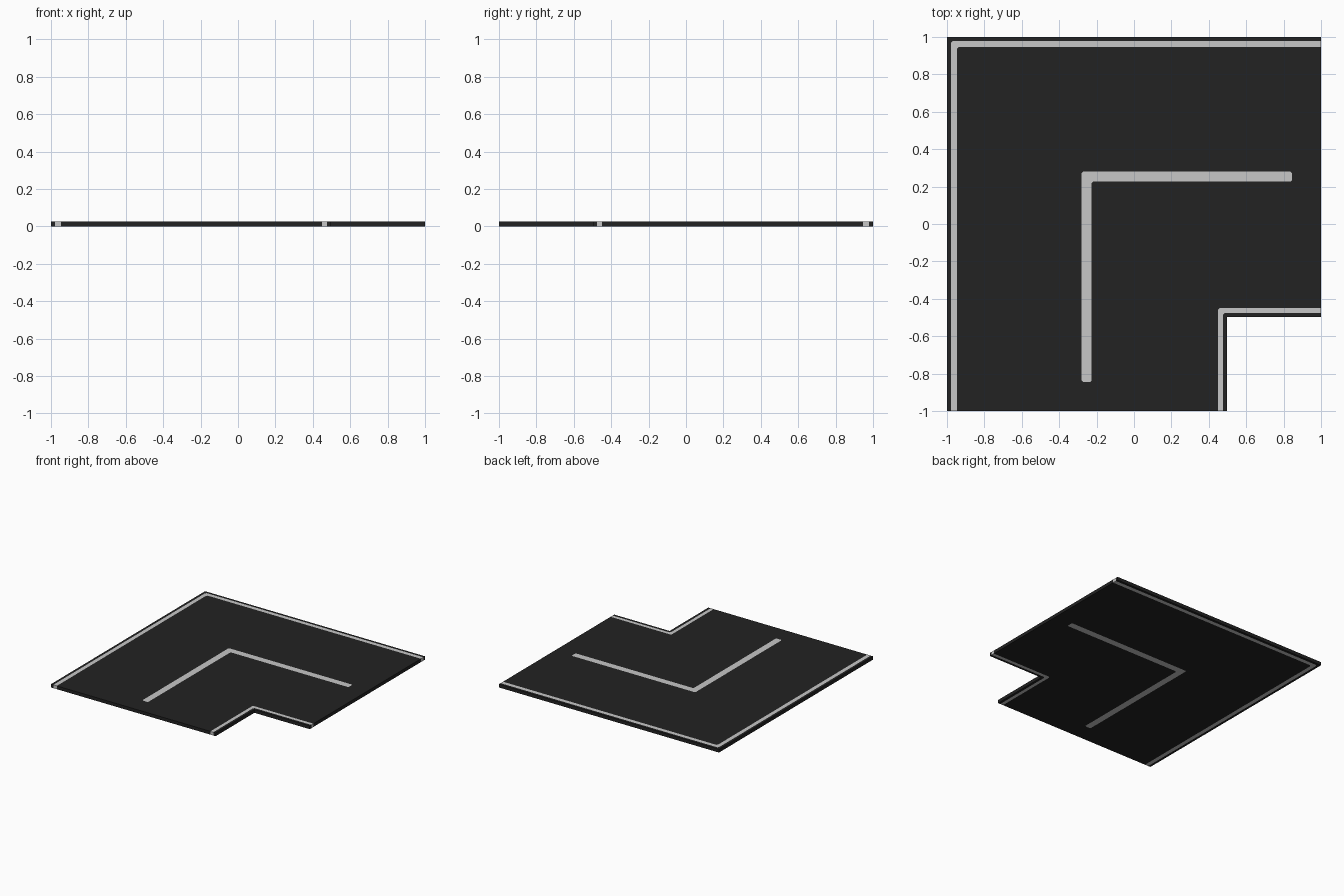
import bpy

if "Cube" in bpy.data.objects:
    bpy.data.objects.remove(bpy.data.objects["Cube"])

T = 0.027  # slab thickness


def material(name, v):
    m = bpy.data.materials.new(name)
    m.diffuse_color = (v, v, v, 1)
    m.use_nodes = True
    m.node_tree.nodes["Principled BSDF"].inputs["Base Color"].default_value = m.diffuse_color
    return m


asphalt = material("dark_asphalt", 0.016)
paint = material("light_grey_paint", 0.57)


def bend(a, end=1.0, c=0.0):
    """L-shaped path, mirrored about the diagonal, with a corner cut of size c."""
    corner = [(a, -a - c), (a + c, -a)] if c else [(a, -a)]
    return [(a, -end)] + corner + [(end, -a)]


def band(p, q):
    return p + q[::-1]


def prism(name, mat, *outlines):
    """Flat filled outlines (inner ones become holes) extruded to thickness T."""
    cu = bpy.data.curves.new(name, 'CURVE')
    cu.dimensions = '2D'
    cu.fill_mode = 'BOTH'
    cu.extrude = T / 2
    for pts in outlines:
        s = cu.splines.new('POLY')
        s.points.add(len(pts) - 1)
        for p, (x, y) in zip(s.points, pts):
            p.co = (x, y, 0, 1)
        s.use_cyclic_u = True
        s.use_smooth = False
    tmp = bpy.data.objects.new(name + "_profile", cu)
    bpy.context.collection.objects.link(tmp)
    bpy.context.view_layer.update()
    dg = bpy.context.evaluated_depsgraph_get()
    me = bpy.data.meshes.new_from_object(tmp.evaluated_get(dg))
    bpy.data.objects.remove(tmp)
    for v in me.vertices:
        v.co.z += T / 2
    me.materials.clear()
    me.materials.append(mat)
    for f in me.polygons:
        f.material_index = 0
        f.use_smooth = False
    ob = bpy.data.objects.new(name, me)
    bpy.context.collection.objects.link(ob)


C = 0.01
outer_a, outer_b = bend(-0.979, c=C), bend(-0.947, c=C)
inner_a, inner_b = bend(0.449, c=C), bend(0.476, c=C)

# Centre line with slightly cut ends
a, b, e, k = -0.28, -0.227, 0.845, 0.008
centre = [(a, -e + k), (a, -a - k), (a + k, -a), (e - k, -a), (e, -a - k),
          (e, -b + k), (e - k, -b), (b + k, -b), (b, -b - k),
          (b, -e + k), (b - k, -e), (a + k, -e)]

# Road surface and its two outer margins
prism("road_surface", asphalt, band(outer_b, inner_a), centre)
prism("outer_margin", asphalt, band(bend(-1), outer_a))
prism("inner_margin", asphalt, band(inner_b, bend(0.497)))

# Painted lines, running through the full thickness
prism("outer_edge_line", paint, band(outer_a, outer_b))
prism("inner_edge_line", paint, band(inner_a, inner_b))
prism("centre_line", paint, centre)
